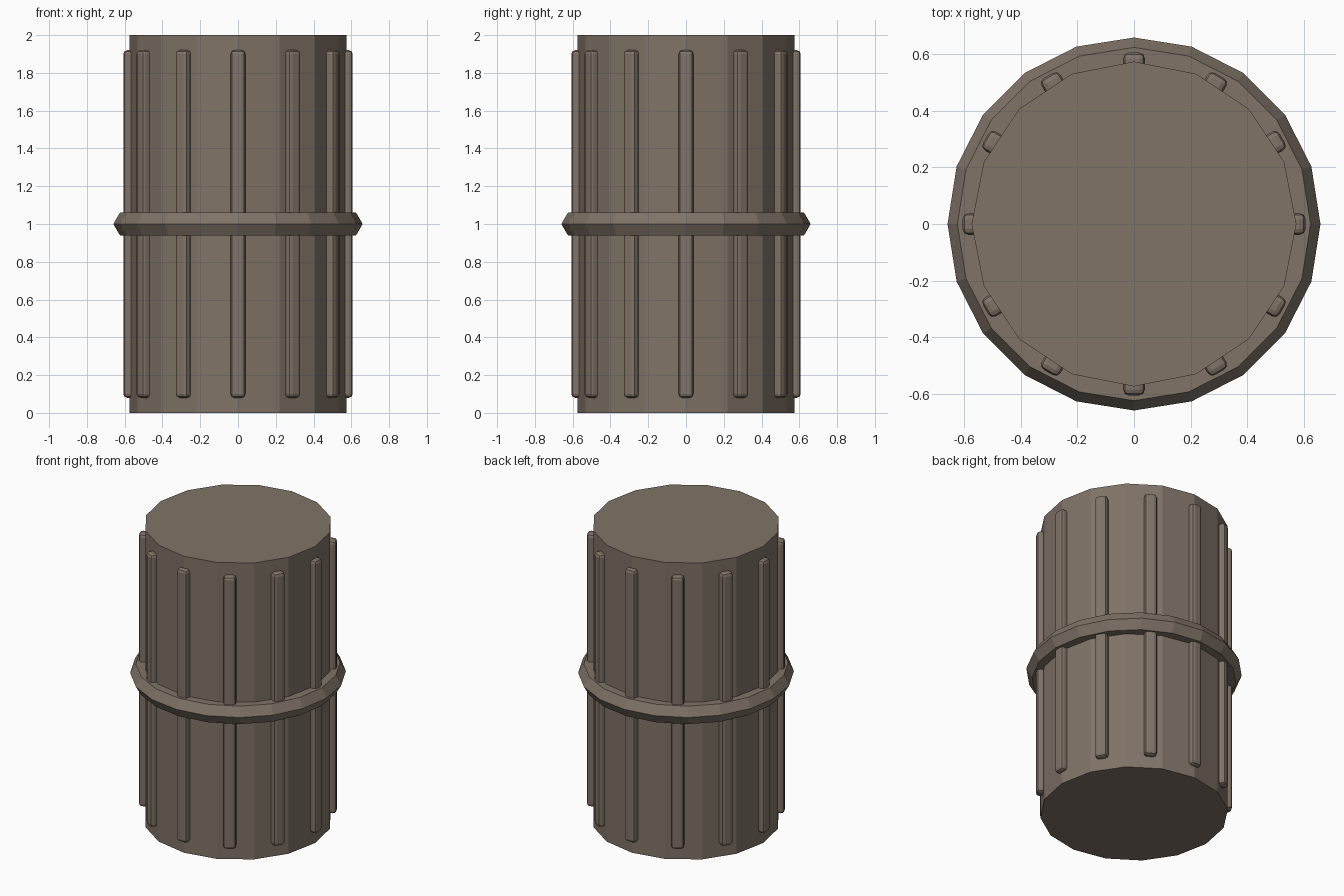
import bpy
import math

cube = bpy.data.objects.get("Cube")
if cube:
    bpy.data.objects.remove(cube, do_unlink=True)

HEIGHT = 2.0
BODY_RADIUS = 0.575
RIB_COUNT = 12
RIB_WIDTH = 0.077
RIB_LENGTH = 1.84
RIB_CENTRE = 0.568

# Single brown-grey colour
colour = (0.215, 0.172, 0.135, 1.0)
brown = bpy.data.materials.new("warm grey brown")
brown.use_nodes = True
brown.diffuse_color = colour
brown.node_tree.nodes["Principled BSDF"].inputs["Base Color"].default_value = colour


def finish(name):
    obj = bpy.context.object
    obj.name = name
    obj.data.materials.append(brown)
    return obj


# Sixteen-sided drum, with a corner facing front
bpy.ops.mesh.primitive_cylinder_add(
    vertices=16, radius=BODY_RADIUS, depth=HEIGHT, location=(0, 0, HEIGHT / 2))
finish("barrel_body")

# Hexagonal-section band around the middle
bpy.ops.mesh.primitive_torus_add(
    major_segments=20, minor_segments=6, major_radius=0.59, minor_radius=0.07,
    location=(0, 0, HEIGHT / 2))
finish("middle_band")

# Rounded vertical ribs around the drum
for i in range(RIB_COUNT):
    angle = math.tau * i / RIB_COUNT
    bpy.ops.mesh.primitive_cube_add(
        size=1,
        location=(RIB_CENTRE * math.cos(angle), RIB_CENTRE * math.sin(angle), HEIGHT / 2),
        rotation=(0, 0, angle))
    rib = finish(f"rib_{i + 1}")
    for v in rib.data.vertices:
        v.co.x *= RIB_WIDTH
        v.co.y *= RIB_WIDTH
        v.co.z *= RIB_LENGTH
    bevel = rib.modifiers.new("rounded edges", "BEVEL")
    bevel.width = 0.02
    bevel.segments = 2
